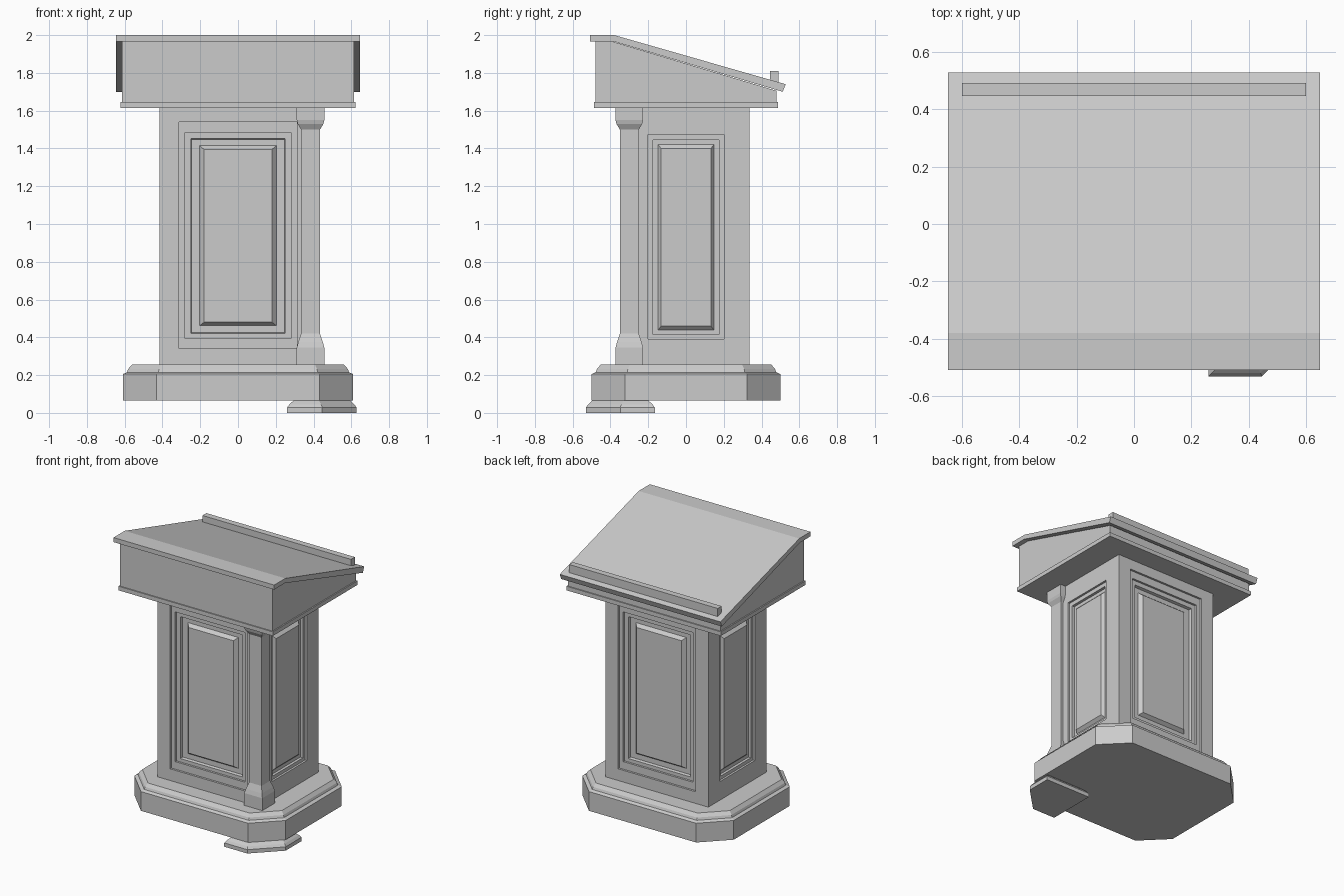
import bpy, bmesh, math
from mathutils import Matrix

if "Cube" in bpy.data.objects:
    bpy.data.objects.remove(bpy.data.objects["Cube"], do_unlink=True)

grey = bpy.data.materials.new("plain_grey")
grey.use_nodes = True
grey.diffuse_color = (0.6, 0.6, 0.6, 1)
grey.node_tree.nodes["Principled BSDF"].inputs["Base Color"].default_value = (0.6, 0.6, 0.6, 1)


def finish(name, bm):
    bmesh.ops.remove_doubles(bm, verts=bm.verts, dist=0.0001)
    bmesh.ops.recalc_face_normals(bm, faces=bm.faces)
    mesh = bpy.data.meshes.new(name)
    bm.to_mesh(mesh)
    bm.free()
    mesh.materials.append(grey)
    obj = bpy.data.objects.new(name, mesh)
    bpy.context.collection.objects.link(obj)
    return obj


def bridge(bm, a, b):
    for i in range(len(a)):
        j = (i + 1) % len(a)
        bm.faces.new((a[i], a[j], b[j], b[i]))


def loft(name, rings):
    """Solid through matching outlines, capped at both ends."""
    bm = bmesh.new()
    loops = [[bm.verts.new(p) for p in ring] for ring in rings]
    for a, b in zip(loops, loops[1:]):
        bridge(bm, a, b)
    bm.faces.new(loops[0])
    bm.faces.new(loops[-1])
    return finish(name, bm)


def rect(hx, hy, z, cx=0, cy=0):
    return [(cx + sx * hx, cy + sy * hy, z)
            for sx, sy in ((-1, -1), (1, -1), (1, 1), (-1, 1))]


def octagon(hx, hy, cut, z):
    return [p for sx, sy in ((1, 1), (-1, 1), (-1, -1), (1, -1))
            for p in ((sx * hx, sy * (hy - cut), z),
                      (sx * (hx - cut), sy * hy, z))[::sx * sy]]


def extrude_x(name, profile, half):
    return loft(name, [[(x, y, z) for y, z in profile] for x in (-half, half)])


# Plinth with chamfered corners and a moulded top
loft("plinth", [octagon(0.61, 0.5, 0.178, 0.065), octagon(0.61, 0.5, 0.178, 0.205)])
loft("plinth_moulding", [octagon(0.61 - i, 0.5 - i, 0.178 - i * 0.5, z)
                         for i, z in ((0.0, 0.205), (0.022, 0.215),
                                      (0.028, 0.232), (0.048, 0.255))])


# Single corner foot, flared at the bottom
def foot_ring(inset, z):
    x0, x1, y0, y1 = 0.26 + inset, 0.628 - inset, -0.53 + inset, -0.165 - inset
    cut = 0.182 - inset * 0.5
    return [(x0, y0, z), (x1 - cut, y0, z), (x1, y0 + cut, z), (x1, y1, z), (x0, y1, z)]


loft("foot", [foot_ring(i, z) for i, z in ((0, 0), (0, 0.028), (0.012, 0.045), (0.035, 0.066))])

# Cabinet: four sides, each with a stepped recess and a raised field
BX, BY, Z0, Z1 = 0.415, 0.336, 0.255, 1.615
front_rings = [(BX, Z0, Z1, 0), (0.312, 0.34, 1.54, 0), (0.312, 0.34, 1.54, 0.015),
               (0.281, 0.395, 1.485, 0.015), (0.281, 0.395, 1.485, 0.03),
               (0.25, 0.42, 1.453, 0.03), (0.245, 0.425, 1.448, 0.05),
               (0.203, 0.462, 1.415, 0.05), (0.18, 0.48, 1.395, 0.025)]
side_rings = [(BY, Z0, Z1, 0), (0.2, 0.39, 1.475, 0), (0.2, 0.39, 1.475, 0.015),
              (0.174, 0.415, 1.445, 0.015), (0.174, 0.415, 1.445, 0.035),
              (0.147, 0.44, 1.42, 0.035), (0.132, 0.46, 1.4, 0.015)]
bm = bmesh.new()
for quarter in range(4):
    turn = Matrix.Rotation(quarter * math.pi / 2, 3, 'Z')
    rings, dist = (side_rings, BX) if quarter % 2 else (front_rings, BY)
    last = None
    for half, low, high, depth in rings:
        loop = []
        for x, z in ((-half, low), (half, low), (half, high), (-half, high)):
            v = bm.verts.new((x, depth - dist, z))
            v.co = turn @ v.co
            loop.append(v)
        if last:
            bridge(bm, last, loop)
        last = loop
    bm.faces.new(last)
bmesh.ops.remove_doubles(bm, verts=bm.verts, dist=0.0001)
bmesh.ops.holes_fill(bm, edges=[e for e in bm.edges if e.is_boundary], sides=4)
finish("cabinet", bm)

# Single corner column with block base and capital
loft("corner_column", [rect(h, h, z, 0.384, -0.3)
                       for h, z in ((0.073, 0.255), (0.073, 0.345), (0.065, 0.375),
                                    (0.05, 0.42), (0.05, 1.5), (0.068, 1.53),
                                    (0.073, 1.55), (0.073, 1.615))])

# Desk box with bottom trim
loft("desk_trim", [rect(0.622, 0.488, 1.615), rect(0.622, 0.488, 1.645)])
extrude_x("desk_box", [(-0.48, 1.64), (0.48, 1.64), (0.48, 1.705),
                       (-0.385, 1.965), (-0.48, 1.965)], 0.613)

# Sloping top board and book ledge
extrude_x("top_board", [(-0.508, 2.0), (-0.38, 2.0), (0.528, 1.74),
                        (0.512, 1.7), (-0.385, 1.967), (-0.508, 1.967)], 0.647)
extrude_x("book_ledge", [(0.445, 1.75), (0.49, 1.74), (0.49, 1.81), (0.445, 1.81)], 0.598)
